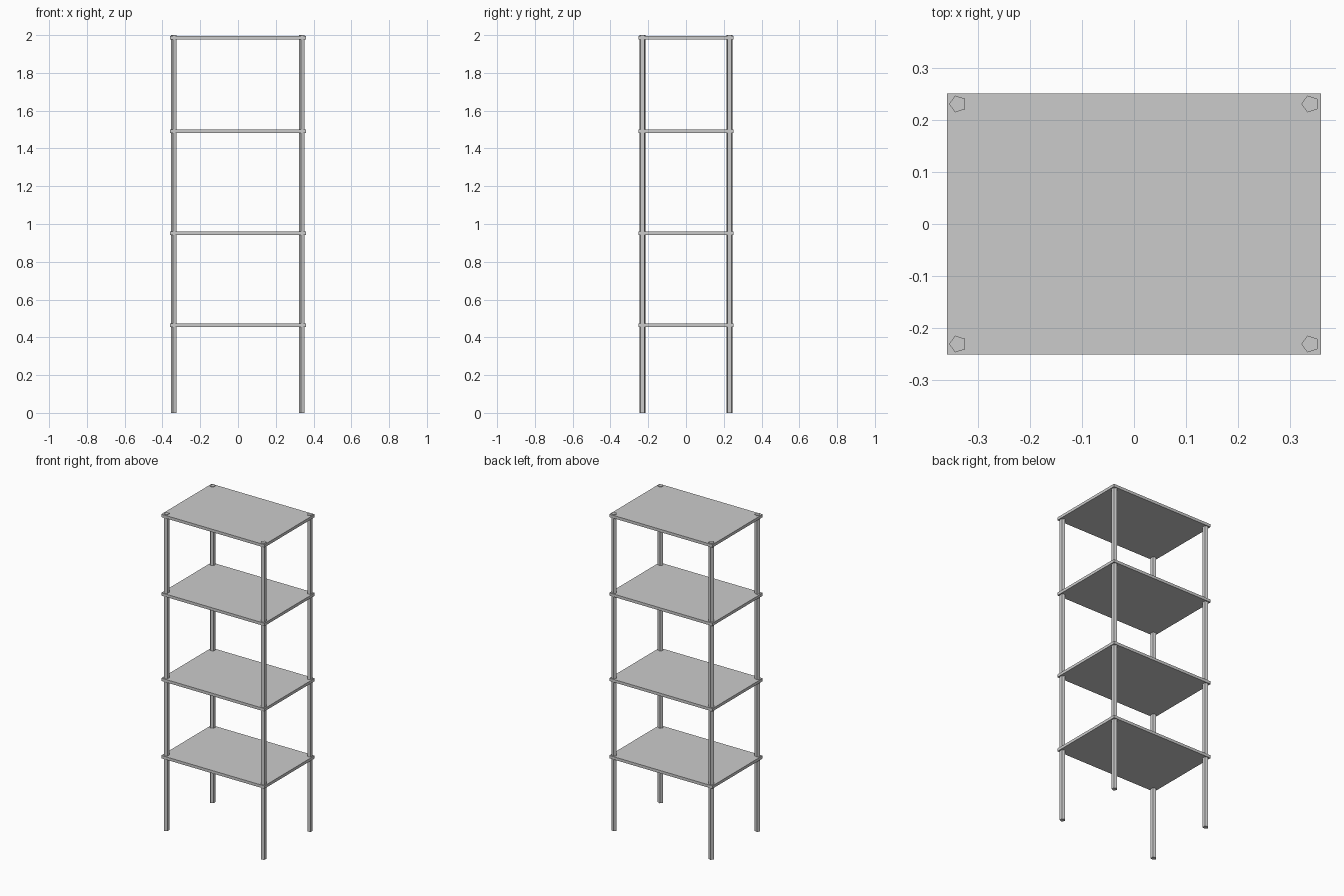
import bpy
from math import pi

cube = bpy.data.objects.get("Cube")
if cube:
    bpy.data.objects.remove(cube, do_unlink=True)

WIDTH, DEPTH, HEIGHT = 0.72, 0.502, 2.0
SHELF_THICKNESS = 0.018
SHELF_HEIGHTS = {"lower": 0.464, "middle": 0.952, "upper": 1.491, "top": 1.987}
LEG_X, LEG_Y, LEG_RADIUS = 0.339, 0.231, 0.017

# Plain grey shared by every part
grey = bpy.data.materials.new("plain_grey")
grey.use_nodes = True
colour = (0.6, 0.6, 0.6, 1)
grey.diffuse_color = colour
grey.node_tree.nodes["Principled BSDF"].inputs["Base Color"].default_value = colour


def finish(name):
    obj = bpy.context.object
    obj.name = name
    obj.data.name = name
    obj.data.materials.append(grey)
    return obj


# Flat shelf boards
for level, z in SHELF_HEIGHTS.items():
    bpy.ops.mesh.primitive_cube_add(size=1, location=(0, 0, z))
    shelf = finish(level + "_shelf")
    shelf.scale = (WIDTH, DEPTH, SHELF_THICKNESS)
    bpy.ops.object.transform_apply(location=False, rotation=False, scale=True)

# Five-sided legs through all shelves, each with one corner towards -x
for side, x in (("left", LEG_X), ("right", -LEG_X)):
    for end, y in (("front", -LEG_Y), ("back", LEG_Y)):
        bpy.ops.mesh.primitive_cylinder_add(
            vertices=5, radius=LEG_RADIUS, depth=HEIGHT,
            location=(x, y, HEIGHT / 2), rotation=(0, 0, pi / 2))
        finish(f"{end}_{side}_leg")
